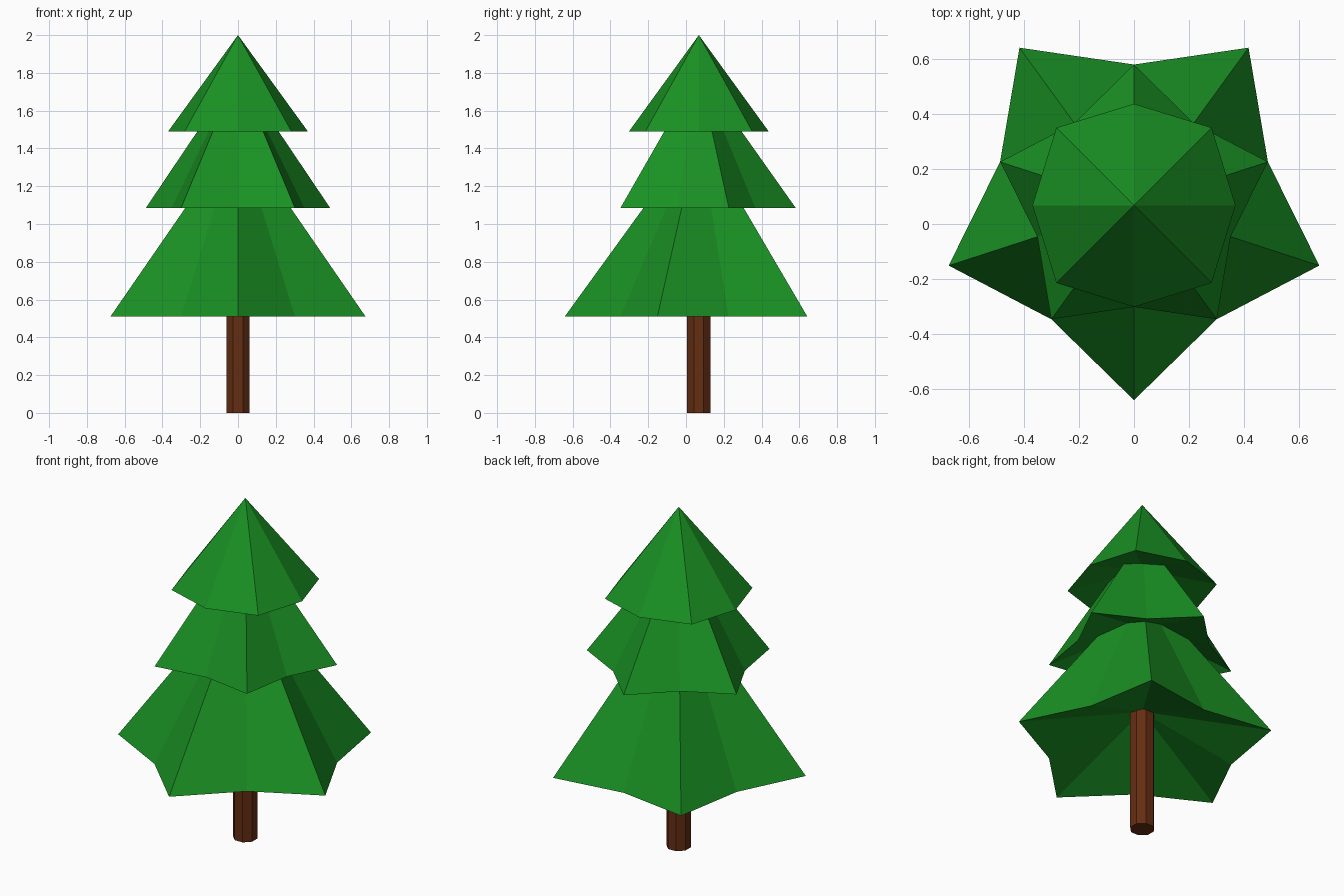
import bpy, bmesh
from math import sin, cos, pi, radians

if "Cube" in bpy.data.objects:
    bpy.data.objects.remove(bpy.data.objects["Cube"])

CY = 0.068  # trunk axis in y


def material(name, rgb):
    m = bpy.data.materials.new(name)
    m.diffuse_color = (*rgb, 1)
    m.use_nodes = True
    m.node_tree.nodes["Principled BSDF"].inputs["Base Color"].default_value = m.diffuse_color
    return m


def finish(name, bm, mat):
    bmesh.ops.recalc_face_normals(bm, faces=bm.faces)
    me = bpy.data.meshes.new(name)
    bm.to_mesh(me)
    bm.free()
    me.materials.append(mat)
    ob = bpy.data.objects.new(name, me)
    ob.location.y = CY
    bpy.context.collection.objects.link(ob)
    return ob


def tier(name, points, tip, notch, turn, base, apex, mat):
    """Star-shaped cone with a hollowed underside."""
    bm = bmesh.new()
    n = points * 2
    rim = []
    for i in range(n):
        r = notch if i % 2 else tip
        a = radians(turn) + 2 * pi * i / n
        rim.append(bm.verts.new((r * cos(a), r * sin(a), base)))
    top = bm.verts.new((0, 0, apex))
    hollow = bm.verts.new((0, 0, base + 0.22 * (apex - base)))
    for i in range(n):
        a, b = rim[i], rim[(i + 1) % n]
        bm.faces.new((a, b, top))
        bm.faces.new((b, a, hollow))
    return finish(name, bm, mat)


green = material("needles", (0.01, 0.28, 0.017))
brown = material("bark", (0.13, 0.027, 0.006))

# Foliage tiers, bottom to top
tier("lower_branches", 5, 0.71, 0.513, -90, 0.51, 1.49, green)
tier("middle_branches", 5, 0.513, 0.37, 90, 1.085, 1.81, green)
tier("upper_branches", 4, 0.40, 0.37, 45, 1.49, 2.0, green)

# Octagonal trunk, ending inside the lower foliage
bm = bmesh.new()
TOP = 0.76
ring = [(0.067 * cos(pi / 8 + i * pi / 4), 0.067 * sin(pi / 8 + i * pi / 4)) for i in range(8)]
base = bm.faces.new([bm.verts.new((x, y, 0)) for x, y in ring])
ext = bmesh.ops.extrude_face_region(bm, geom=[base], use_keep_orig=True)
bmesh.ops.translate(bm, vec=(0, 0, TOP),
                    verts=[g for g in ext["geom"] if isinstance(g, bmesh.types.BMVert)])
finish("trunk", bm, brown)
